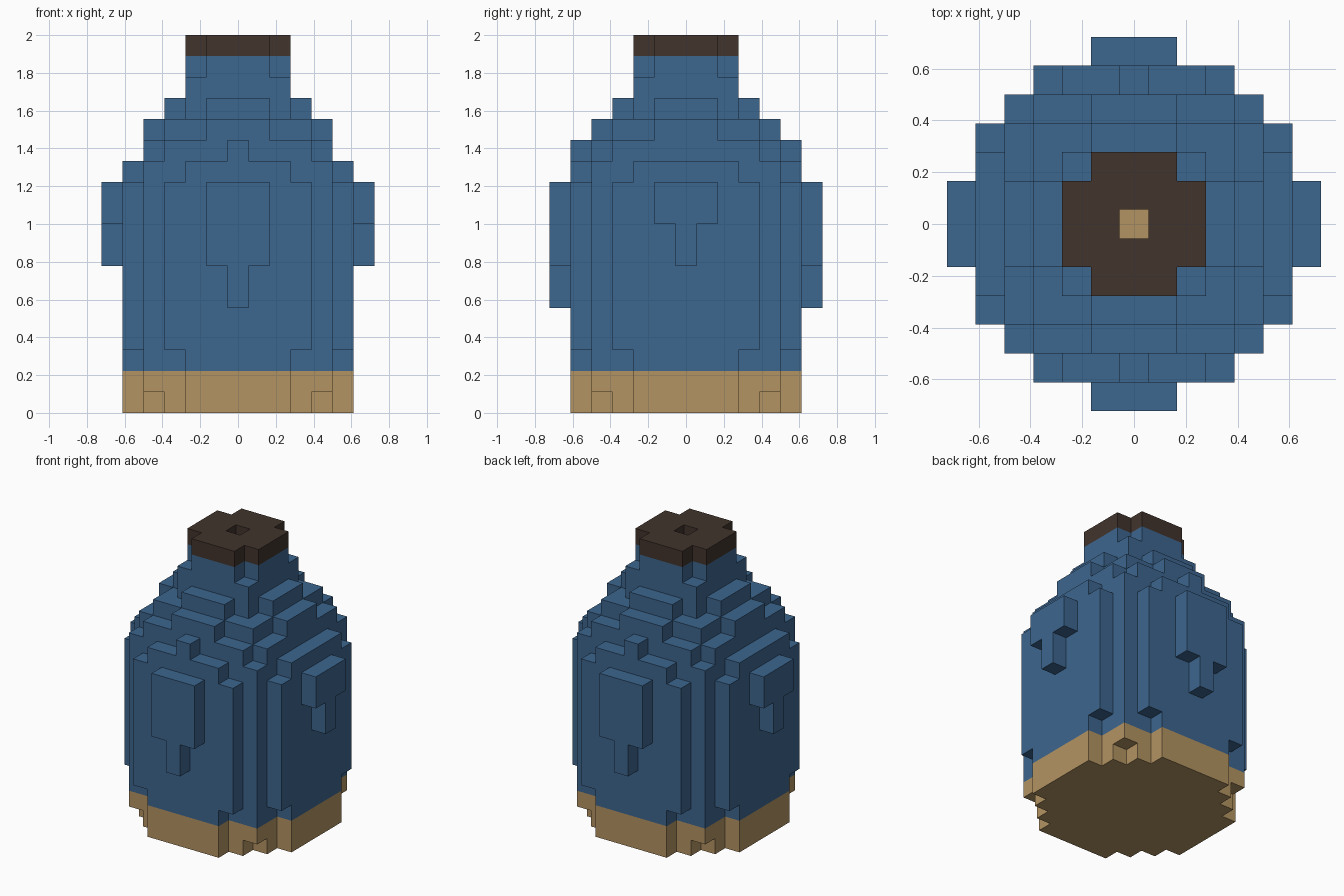
import bpy, bmesh
from mathutils import Vector

cube = bpy.data.objects.get("Cube")
if cube:
    bpy.data.objects.remove(cube, do_unlink=True)

U = 2 / 18  # edge length of one block


def material(name, rgb):
    m = bpy.data.materials.new(name)
    m.use_nodes = True
    m.diffuse_color = (*rgb, 1)
    bsdf = m.node_tree.nodes["Principled BSDF"]
    bsdf.inputs["Base Color"].default_value = (*rgb, 1)
    bsdf.inputs["Roughness"].default_value = 0.8
    return m


tan = material("tan", (0.456, 0.296, 0.125))
blue = material("blue", (0.046, 0.133, 0.275))
brown = material("dark brown", (0.054, 0.034, 0.026))

# Centred slabs of blocks: x reach, y reach, lowest layer, end layer
SLABS = [
    # round belly
    (2, 5, 0, 12), (5, 2, 0, 12), (3, 5, 3, 11), (5, 3, 3, 11), (4, 4, 1, 12),
    # stepped shoulders
    (3, 4, 0, 13), (4, 3, 0, 13), (0, 5, 12, 13), (1, 4, 0, 14), (4, 1, 0, 14),
    (3, 3, 0, 14), (3, 1, 0, 15), (1, 3, 0, 15),
    # neck and mouth
    (2, 2, 0, 16), (2, 1, 0, 18), (1, 2, 0, 18),
    # raised drips on front, back and sides
    (1, 6, 7, 11), (0, 6, 5, 11), (6, 1, 9, 11), (6, 0, 7, 11),
]
cells = {(x, y, z)
         for rx, ry, z0, z1 in SLABS
         for x in range(-rx, rx + 1)
         for y in range(-ry, ry + 1)
         for z in range(z0, z1)}
# Narrow shaft down the middle, open at the mouth
cells -= {(0, 0, z) for z in range(1, 18)}


def build_part(name, z0, z1, mat):
    """Skin the outer faces of all blocks between two layers."""
    bm = bmesh.new()
    for c in sorted(cells):
        if not z0 <= c[2] < z1:
            continue
        centre = Vector((c[0], c[1], c[2] + 0.5))
        for axis in range(3):
            for sign in (-1, 1):
                n = [0, 0, 0]
                n[axis] = sign
                if tuple(a + b for a, b in zip(c, n)) in cells:
                    continue
                n = Vector(n)
                u = Vector([float(i == (axis + 1) % 3) for i in range(3)])
                v = n.cross(u)
                bm.faces.new([bm.verts.new((centre + (n + a * u + b * v) / 2) * U)
                              for a, b in ((-1, -1), (1, -1), (1, 1), (-1, 1))])
    bmesh.ops.remove_doubles(bm, verts=bm.verts, dist=U * 0.01)
    mesh = bpy.data.meshes.new(name)
    bm.to_mesh(mesh)
    bm.free()
    mesh.materials.append(mat)
    obj = bpy.data.objects.new(name, mesh)
    bpy.context.collection.objects.link(obj)


build_part("base", 0, 2, tan)
build_part("jar_body", 2, 17, blue)
build_part("mouth_rim", 17, 18, brown)
